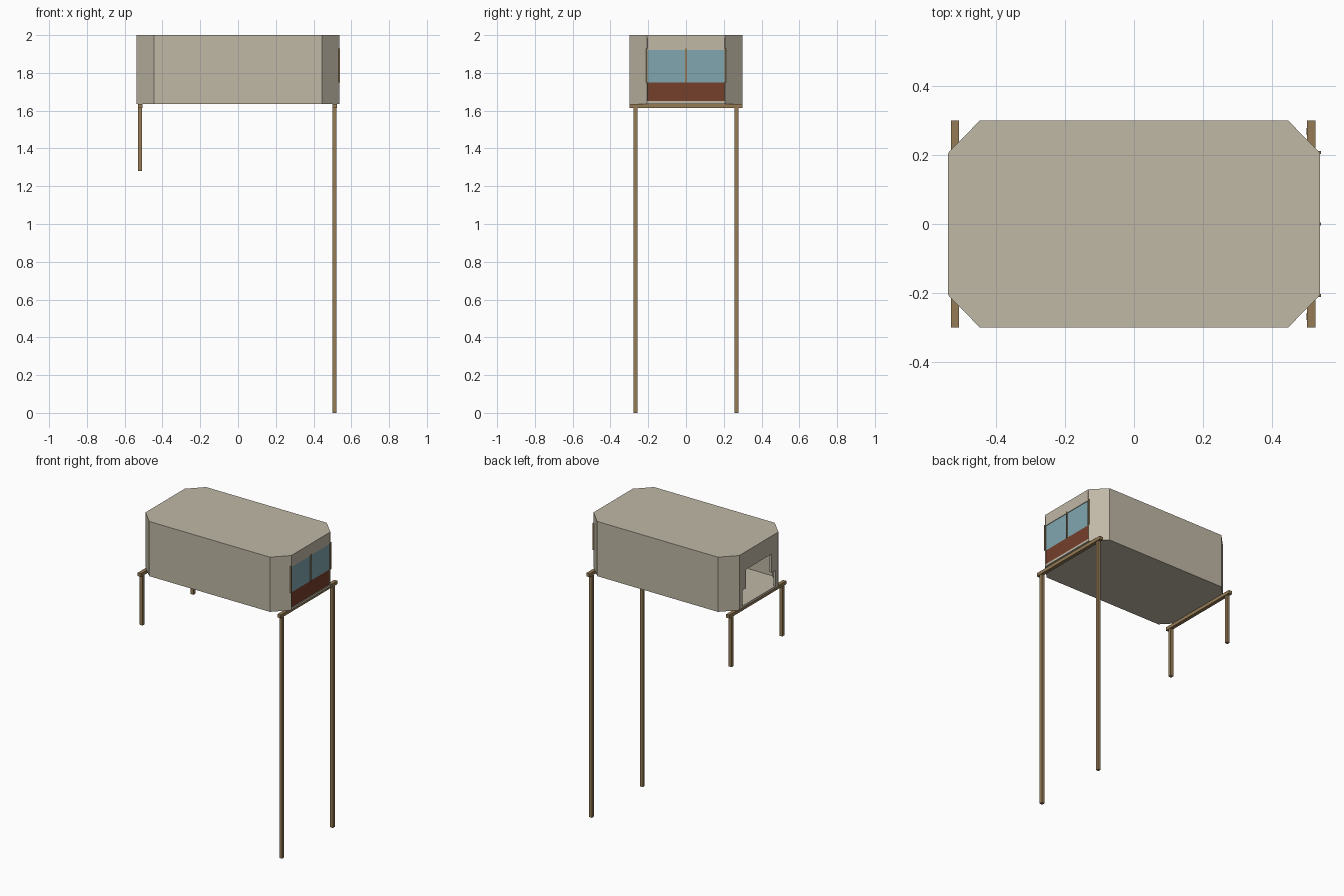
import bpy, bmesh

if "Cube" in bpy.data.objects:
    bpy.data.objects.remove(bpy.data.objects["Cube"])


def material(name, rgb):
    m = bpy.data.materials.new(name)
    m.diffuse_color = (*rgb, 1)
    m.use_nodes = True
    m.node_tree.nodes["Principled BSDF"].inputs["Base Color"].default_value = m.diffuse_color
    return m


PLASTER = material("beige_plaster", (0.53, 0.48, 0.38))
GLASS = material("blue_glass", (0.22, 0.38, 0.43))
BRICK = material("red_brown_panel", (0.18, 0.05, 0.024))
WOOD = material("brown_wood", (0.30, 0.20, 0.093))


def prism(name, plan, z0, z1, mat):
    """Extrude a plan outline from z0 to z1."""
    bm = bmesh.new()
    base = bm.faces.new([bm.verts.new((x, y, z0)) for x, y in plan])
    top = bmesh.ops.extrude_face_region(bm, geom=[base])["geom"]
    for v in top:
        if isinstance(v, bmesh.types.BMVert):
            v.co.z = z1
    bmesh.ops.recalc_face_normals(bm, faces=bm.faces)
    me = bpy.data.meshes.new(name)
    bm.to_mesh(me)
    bm.free()
    me.materials.append(mat)
    ob = bpy.data.objects.new(name, me)
    bpy.context.collection.objects.link(ob)
    return ob


def box(name, x0, x1, y0, y1, z0, z1, mat):
    return prism(name, [(x0, y0), (x1, y0), (x1, y1), (x0, y1)], z0, z1, mat)


def octagon(ex, ey, sx, sy):
    """Rectangle with cut corners: end wall at ex/ey, side wall at sx/sy."""
    quarter = [(ex, ey), (sx, sy)]
    right_back = quarter
    left_back = [(-x, y) for x, y in reversed(quarter)]
    left_front = [(-x, -y) for x, y in quarter]
    right_front = [(x, -y) for x, y in reversed(quarter)]
    return right_back + left_back + left_front + right_front


BOTTOM, TOP = 1.635, 2.0
FLOOR, CEILING = 1.65, 1.985
outer = octagon(0.538, 0.206, 0.446, 0.30)
inner = octagon(0.523, 0.200, 0.440, 0.285)

# Floor and roof slabs
prism("floor", outer, BOTTOM, FLOOR, PLASTER)
prism("roof", outer, CEILING, TOP, PLASTER)

# Side and corner walls (the two end walls are built separately)
for i in range(8):
    if i in (3, 7):
        continue
    j = (i + 1) % 8
    name = "side_wall" if i in (1, 5) else "corner_wall"
    prism(name, [outer[i], outer[j], inner[j], inner[i]], FLOOR, CEILING, PLASTER)

# Open end: lintel, narrow upper jambs and wide lower opening
box("entrance_lintel", -0.538, -0.523, -0.203, 0.203, 1.88, CEILING, PLASTER)
for s in (-1, 1):
    ys = sorted((s * 0.135, s * 0.203))
    box("entrance_upper_jamb", -0.538, -0.523, *ys, 1.755, 1.88, PLASTER)
    ys = sorted((s * 0.175, s * 0.203))
    box("entrance_lower_jamb", -0.538, -0.523, *ys, FLOOR, 1.755, PLASTER)

# Glazed end: lintel, glass, lower panel and upright bars
box("window_lintel", 0.523, 0.538, -0.203, 0.203, 1.922, CEILING, PLASTER)
box("window_glass", 0.525, 0.534, -0.203, 0.203, 1.75, 1.922, GLASS)
box("lower_panel", 0.525, 0.534, -0.203, 0.203, FLOOR, 1.75, BRICK)
for y in (-0.207, 0, 0.207):
    box("window_bar", 0.525, 0.541, y - 0.004, y + 0.004, 1.75, 1.93, WOOD)

# Cross beams and posts: short posts at the open end, tall at the glazed end
for end, cx, leg_x, foot in (("short", -0.518, -0.52, 1.28), ("tall", 0.513, 0.51, 0.0)):
    box(end + "_end_beam", cx - 0.012, cx + 0.012, -0.30, 0.30, 1.613, BOTTOM, WOOD)
    for y in (-0.268, 0.268):
        box(end + "_post", leg_x - 0.0105, leg_x + 0.0105, y - 0.0105, y + 0.0105,
            foot, 1.613, WOOD)
